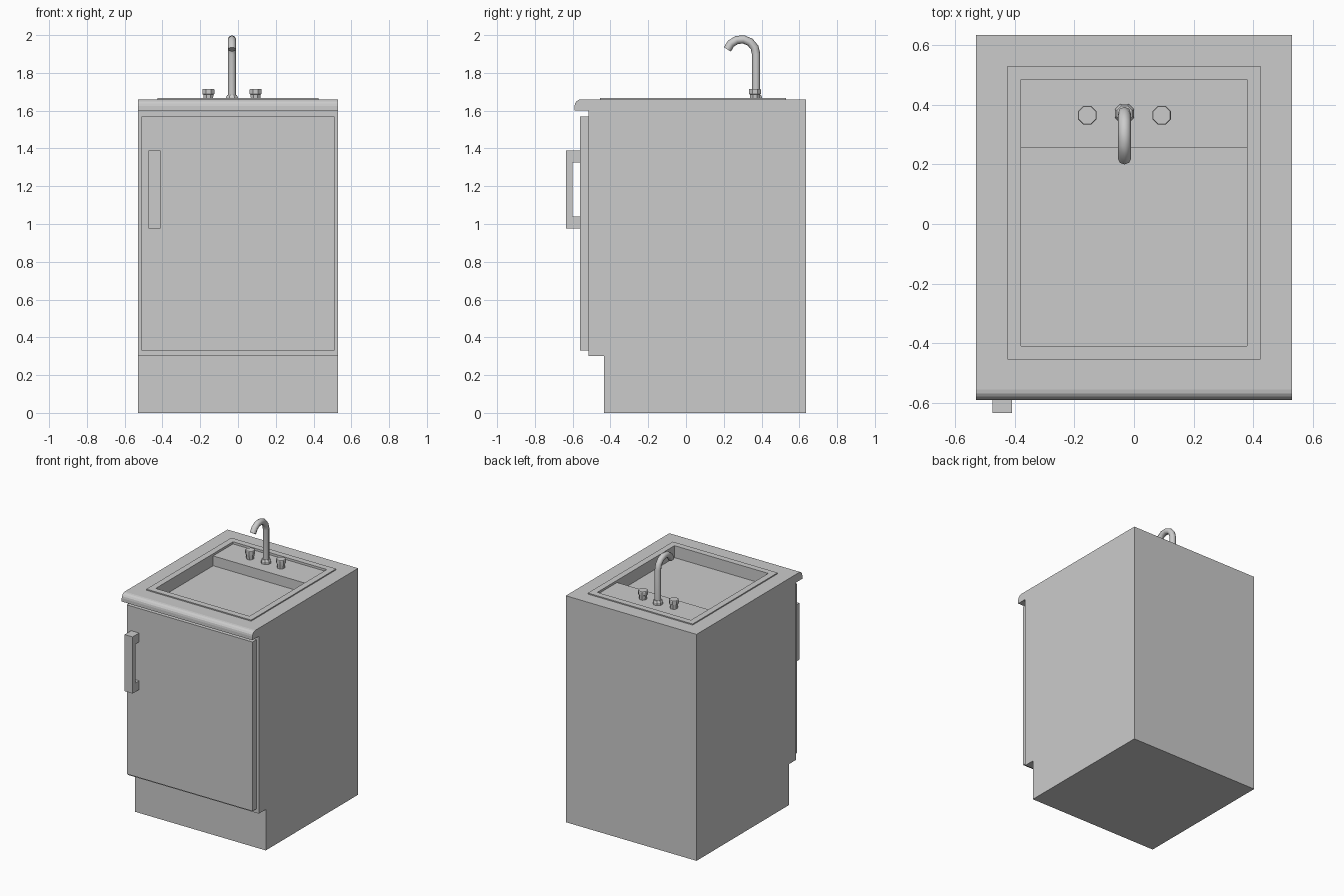
import bpy, bmesh, math
from mathutils import Vector

cube = bpy.data.objects.get("Cube")
if cube:
    bpy.data.objects.remove(cube, do_unlink=True)

GREY = (0.6, 0.6, 0.6, 1)
grey = bpy.data.materials.new("plain grey")
grey.use_nodes = True
grey.diffuse_color = GREY
grey.node_tree.nodes["Principled BSDF"].inputs["Base Color"].default_value = GREY


def finish(name, bm):
    bmesh.ops.recalc_face_normals(bm, faces=bm.faces)
    mesh = bpy.data.meshes.new(name)
    bm.to_mesh(mesh)
    bm.free()
    mesh.materials.append(grey)
    ob = bpy.data.objects.new(name, mesh)
    bpy.context.collection.objects.link(ob)
    return ob


def extrude_x(name, profile, x0, x1):
    """Sweep a (y, z) outline from x0 to x1."""
    bm = bmesh.new()
    face = bm.faces.new([bm.verts.new((x0, y, z)) for y, z in profile])
    new = bmesh.ops.extrude_face_region(bm, geom=[face])["geom"]
    verts = [v for v in new if isinstance(v, bmesh.types.BMVert)]
    bmesh.ops.translate(bm, verts=verts, vec=(x1 - x0, 0, 0))
    return finish(name, bm)


def box(name, x, y, z):
    return extrude_x(name, [(y[0], z[0]), (y[1], z[0]), (y[1], z[1]), (y[0], z[1])], *x)


def lathe(name, x, y, profile, sides=8):
    """Stack rings of (radius, z) into a capped solid."""
    bm = bmesh.new()
    rings = []
    for r, z in profile:
        angles = [math.tau * (i + 0.5) / sides for i in range(sides)]
        rings.append([bm.verts.new((x + r * math.cos(a), y + r * math.sin(a), z)) for a in angles])
    for a, b in zip(rings, rings[1:]):
        for i in range(sides):
            j = (i + 1) % sides
            bm.faces.new((a[i], a[j], b[j], b[i]))
    bm.faces.new(rings[0])
    bm.faces.new(rings[-1])
    return finish(name, bm)


def cut(target, cutter):
    mod = target.modifiers.new("cut", 'BOOLEAN')
    mod.operation = 'DIFFERENCE'
    mod.solver = 'EXACT'
    mod.object = cutter
    cutter.hide_render = True
    cutter.hide_viewport = True


# Cabinet with toe kick and rounded worktop nose
TOP = 1.66
nose = [(-0.555 - 0.035 * math.cos(a), 1.625 + 0.035 * math.sin(a))
        for a in (math.radians(22.5 * i) for i in range(5))]
outline = [(-0.435, 0), (0.635, 0), (0.635, TOP)] + nose[::-1] + [
    (-0.59, 1.6), (-0.515, 1.6), (-0.515, 0.3), (-0.435, 0.3)]
cabinet = extrude_x("cabinet", outline, -0.53, 0.53)

# Raised sink rim, shallow tap deck and basin
rim = box("sink_rim", (-0.425, 0.425), (-0.455, 0.53), (TOP - 0.004, TOP + 0.008))
deck_cutter = box("deck_cutter", (-0.38, 0.38), (-0.41, 0.485), (1.652, 1.75))
basin_cutter = box("basin_cutter", (-0.38, 0.38), (-0.41, 0.255), (1.58, 1.74))
cut(rim, deck_cutter)
cut(cabinet, deck_cutter)
cut(cabinet, basin_cutter)

# Door and its handle
box("door", (-0.51, 0.51), (-0.56, -0.515), (0.33, 1.57))
handle = [(-0.56, 0.975), (-0.635, 0.975), (-0.635, 1.39), (-0.56, 1.39),
          (-0.56, 1.325), (-0.6, 1.325), (-0.6, 1.04), (-0.56, 1.04)]
extrude_x("door_handle", handle, -0.475, -0.41)

# Tap knobs
for name, x in (("right_knob", -0.157), ("left_knob", 0.093)):
    lathe(name, x, 0.365, [(0.026, 1.65), (0.029, 1.685), (0.034, 1.688),
                           (0.034, 1.712), (0.031, 1.716)])

# Spout: base collar and hooked tube
SX, SY, R = -0.032, 0.371, 0.078
lathe("spout_collar", SX, SY, [(0.035, 1.65), (0.035, 1.67), (0.028, 1.682)])
path = [Vector((SX, SY, 1.65))]
for i in range(7):
    a = math.radians(27 * i)
    path.append(Vector((SX, SY - R + R * math.cos(a), 1.9 + R * math.sin(a))))
curve = bpy.data.curves.new("spout", 'CURVE')
curve.dimensions = '3D'
curve.bevel_depth = 0.022
curve.bevel_resolution = 2
curve.use_fill_caps = True
spline = curve.splines.new('POLY')
spline.points.add(len(path) - 1)
for p, co in zip(spline.points, path):
    p.co = (*co, 1)
curve.materials.append(grey)
spout = bpy.data.objects.new("spout", curve)
bpy.context.collection.objects.link(spout)
